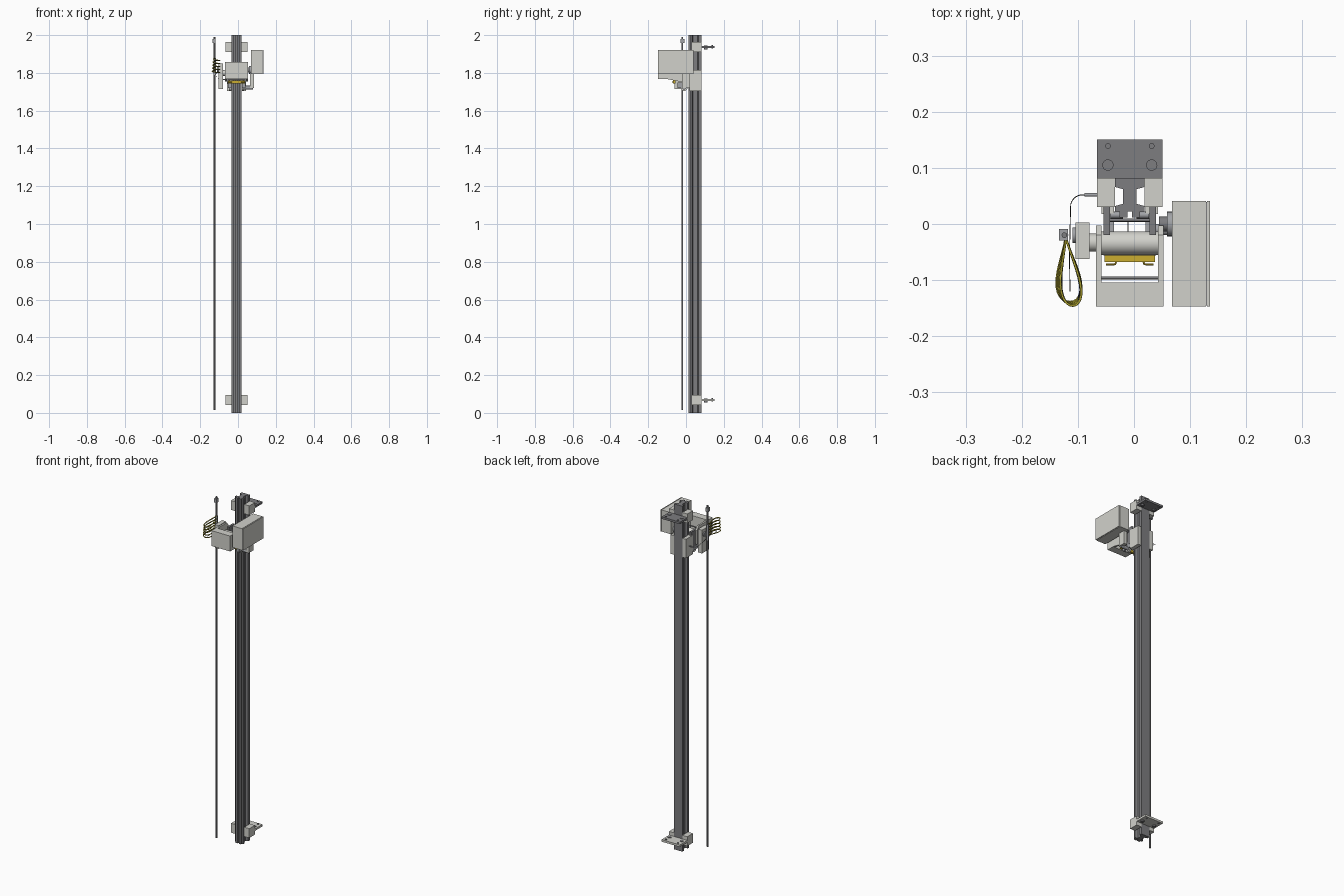
import bpy, bmesh, math
from mathutils import Vector

if "Cube" in bpy.data.objects:
    bpy.data.objects.remove(bpy.data.objects["Cube"])

CX = -0.0075  # centre line of the rail


def mat(name, c):
    m = bpy.data.materials.new(name)
    m.diffuse_color = (*c, 1)
    m.use_nodes = True
    m.node_tree.nodes["Principled BSDF"].inputs["Base Color"].default_value = m.diffuse_color
    return m


LIGHT = mat("light grey", (0.64, 0.64, 0.60))
DARK = mat("dark grey", (0.205, 0.205, 0.215))
MID = mat("mid grey", (0.36, 0.37, 0.39))
BLACK = mat("black", (0.03, 0.03, 0.03))
GOLD = mat("gold", (0.60, 0.42, 0.03))
YELLOW = mat("cable yellow", (0.55, 0.48, 0.04))


def finish(bm, name, m):
    bmesh.ops.recalc_face_normals(bm, faces=bm.faces[:])
    me = bpy.data.meshes.new(name)
    bm.to_mesh(me)
    bm.free()
    ob = bpy.data.objects.new(name, me)
    me.materials.append(m)
    bpy.context.collection.objects.link(ob)
    return ob


def box(name, m, x0, x1, y0, y1, z0, z1):
    bm = bmesh.new()
    bmesh.ops.create_cube(bm, size=1)
    for v in bm.verts:
        v.co = Vector(((x0, x1)[v.co.x > 0], (y0, y1)[v.co.y > 0], (z0, z1)[v.co.z > 0]))
    return finish(bm, name, m)


def prism(name, m, pts, a, b, axis="z"):
    """Extrude a profile along z (points are x,y) or x (points are y,z)."""
    bm = bmesh.new()
    place = (lambda p, t: (p[0], p[1], t)) if axis == "z" else (lambda p, t: (t, p[0], p[1]))
    lo = [bm.verts.new(place(p, a)) for p in pts]
    hi = [bm.verts.new(place(p, b)) for p in pts]
    bm.faces.new(lo)
    bm.faces.new(hi)
    for i in range(len(pts)):
        j = (i + 1) % len(pts)
        bm.faces.new((lo[i], lo[j], hi[j], hi[i]))
    return finish(bm, name, m)


def rod(name, m, a, b, r, n=24):
    a, b = Vector(a), Vector(b)
    bm = bmesh.new()
    bmesh.ops.create_cone(bm, cap_ends=True, segments=n, radius1=r, radius2=r, depth=(b - a).length)
    q = (b - a).to_track_quat("Z", "Y")
    for v in bm.verts:
        v.co = q @ v.co + (a + b) / 2
    for f in bm.faces:
        f.smooth = len(f.verts) == 4
    ob = finish(bm, name, m)
    for e in ob.data.edges:
        d = ob.data.vertices[e.vertices[0]].co - ob.data.vertices[e.vertices[1]].co
        e.use_edge_sharp = abs(d.normalized().dot((b - a).normalized())) < 0.5
    return ob


def cable(name, m, pts, r):
    cu = bpy.data.curves.new(name, "CURVE")
    cu.dimensions = "3D"
    cu.bevel_depth = r
    cu.bevel_resolution = 1
    s = cu.splines.new("POLY")
    s.points.add(len(pts) - 1)
    for p, c in zip(s.points, pts):
        p.co = (*c, 1)
    cu.materials.append(m)
    ob = bpy.data.objects.new(name, cu)
    bpy.context.collection.objects.link(ob)


# Rail: extruded profile with side channels and a slotted front
half = [(0.004, 0.022), (0.004, 0.012), (0.018, 0.012), (0.018, 0.022), (0.026, 0.022),
        (0.026, 0.032), (0.012, 0.036), (0.012, 0.062), (0.0265, 0.066), (0.0265, 0.082)]
prism("rail", DARK, [(CX + x, y) for x, y in half] + [(CX - x, y) for x, y in reversed(half)], 0, 2)

# Wall brackets, top and bottom
for tag, z, plate in (("bottom", 0.068, LIGHT), ("top", 1.937, DARK)):
    for s in (-1, 1):
        xs = sorted((CX + s * 0.0265, CX + s * 0.0585))
        box(tag + "_clamp", LIGHT, *xs, 0.03, 0.082, z - 0.027, z + 0.027)
        x = CX + s * 0.039
        rod(tag + "_bolt", DARK, (x, 0.105, z - 0.012), (x, 0.105, z + 0.009), 0.010)
        rod(tag + "_foot_screw", DARK, (x, 0.139, z - 0.009), (x, 0.139, z + 0.010), 0.005, 16)
    box(tag + "_wall_plate", plate, CX - 0.0585, CX + 0.0585, 0.082, 0.151, z - 0.006, z + 0.006)

# Carriage: side blocks around the rail, arms and rollers
for s in (-1, 1):
    def sx(a, b):
        return sorted((CX + s * a, CX + s * b))
    box("carriage_block", LIGHT, *sx(0.028, 0.050), 0.018, 0.082, 1.705, 1.815)
    box("carriage_arm", DARK, *sx(0.035, 0.047), -0.02, 0.03, 1.74, 1.835)
    prism("frame_side", LIGHT, [(-0.104, 1.768), (-0.04, 1.755), (-0.003, 1.755), (-0.003, 1.835),
                                (-0.02, 1.857), (-0.104, 1.857)], *sx(0.050, 0.060), "x")
    box("lower_jaw", MID, *sx(0.028, 0.046), -0.045, 0.018, 1.72, 1.75)
    rod("guide_roller", LIGHT, (CX + s * 0.028, -0.01, 1.722), (CX + s * 0.04, -0.01, 1.722), 0.018)
    rod("upper_roller", MID, (CX + s * 0.012, 0.016, 1.81), (CX + s * 0.034, 0.016, 1.81), 0.006, 16)
    # Gold hooks
    x = CX + s * 0.036
    cable("gold_hook", GOLD, [(x - s * 0.012, -0.066, 1.752), (x - s * 0.01, -0.072, 1.752),
                              (x + s * 0.006, -0.072, 1.752)], 0.0018)

# Front box and cross pieces
box("front_box", LIGHT, CX - 0.060, CX + 0.060, -0.147, -0.104, 1.768, 1.857)
rod("cross_drum", LIGHT, (CX - 0.05, -0.034, 1.80), (CX + 0.05, -0.034, 1.80), 0.021, 32)
box("drum_cover", DARK, CX - 0.047, CX + 0.047, -0.056, -0.044, 1.762, 1.80)
box("gold_bar", GOLD, CX - 0.045, CX + 0.045, -0.068, -0.056, 1.745, 1.760)
rod("rear_cross_rod", DARK, (CX - 0.047, 0.007, 1.82), (CX + 0.047, 0.007, 1.82), 0.003, 12)
rod("front_cross_rod", DARK, (CX - 0.05, -0.096, 1.80), (CX + 0.05, -0.096, 1.80), 0.0025, 12)
rod("centre_pin", DARK, (CX - 0.003, -0.02, 1.80), (CX - 0.003, 0.009, 1.80), 0.001, 8)

# Motor housing on the right with lid and mount
box("motor_housing", LIGHT, 0.068, 0.128, -0.147, 0.041, 1.795, 1.92)
box("housing_seal", DARK, 0.128, 0.1305, -0.145, 0.039, 1.797, 1.918)
box("housing_lid", LIGHT, 0.1305, 0.135, -0.147, 0.041, 1.795, 1.92)
rod("motor_shaft", DARK, (0.045, 0.0, 1.815), (0.068, 0.0, 1.815), 0.013)
rod("motor_flange", MID, (0.059, 0.0, 1.815), (0.069, 0.0, 1.815), 0.022)
box("motor_strut", LIGHT, 0.064, 0.085, -0.02, 0.022, 1.72, 1.80)
rod("lower_axle", MID, (0.03, -0.01, 1.722), (0.08, -0.01, 1.722), 0.010)

# Sensor box on the left
box("sensor_box", LIGHT, -0.104, -0.079, -0.062, 0.003, 1.715, 1.85)
rod("sensor_collar", LIGHT, (-0.081, -0.033, 1.80), (-0.060, -0.033, 1.80), 0.016)
rod("sensor_knob", MID, (-0.110, -0.02, 1.82), (-0.103, -0.02, 1.82), 0.014)

# Long control rod and its end fittings
rod("control_rod", DARK, (-0.124, -0.02, 0.015), (-0.124, -0.02, 1.99), 0.005, 12)
box("rod_bracket", MID, -0.134, -0.118, -0.029, -0.009, 1.957, 1.98)
rod("rod_sleeve", MID, (-0.124, -0.02, 1.79), (-0.124, -0.02, 1.88), 0.007, 16)

# Looped cable hanging forward from the rod, yellow with a thin black twin
for k in range(5):
    for tag, m, dz, w, r in (("yellow", YELLOW, 0.002, 0.034 - 0.0015 * k, 0.002),
                             ("black", BLACK, -0.001, 0.031 - 0.0015 * k, 0.0013)):
        pts = []
        for i in range(33):
            t = 2 * math.pi * i / 32
            u = (1 - math.cos(t)) / 2
            pts.append((-0.122 + (0.008 + 0.0012 * k) * u + w * math.sin(t) * u,
                        -0.02 - (0.119 + 0.0017 * k) * u,
                        1.80 + 0.016 * k + dz + 0.016 * i / 32 - 0.006 * u))
        cable(tag + "_cable_loop", m, pts, r)

# Thin side lead from the carriage
rod("lead_gland", MID, (-0.088, 0.052, 1.765), (-0.056, 0.052, 1.765), 0.003, 12)
lead = [(-0.088, 0.052, 1.765)]
for i in range(9):
    a = math.pi / 2 * i / 8
    lead.append((-0.092 - 0.021 * math.sin(a), 0.031 + 0.021 * math.cos(a), 1.765 + 0.002 * i))
lead += [(-0.114, -0.01, 1.79), (-0.115, -0.06, 1.80), (-0.114, -0.12, 1.80)]
cable("side_lead", BLACK, lead, 0.0008)
